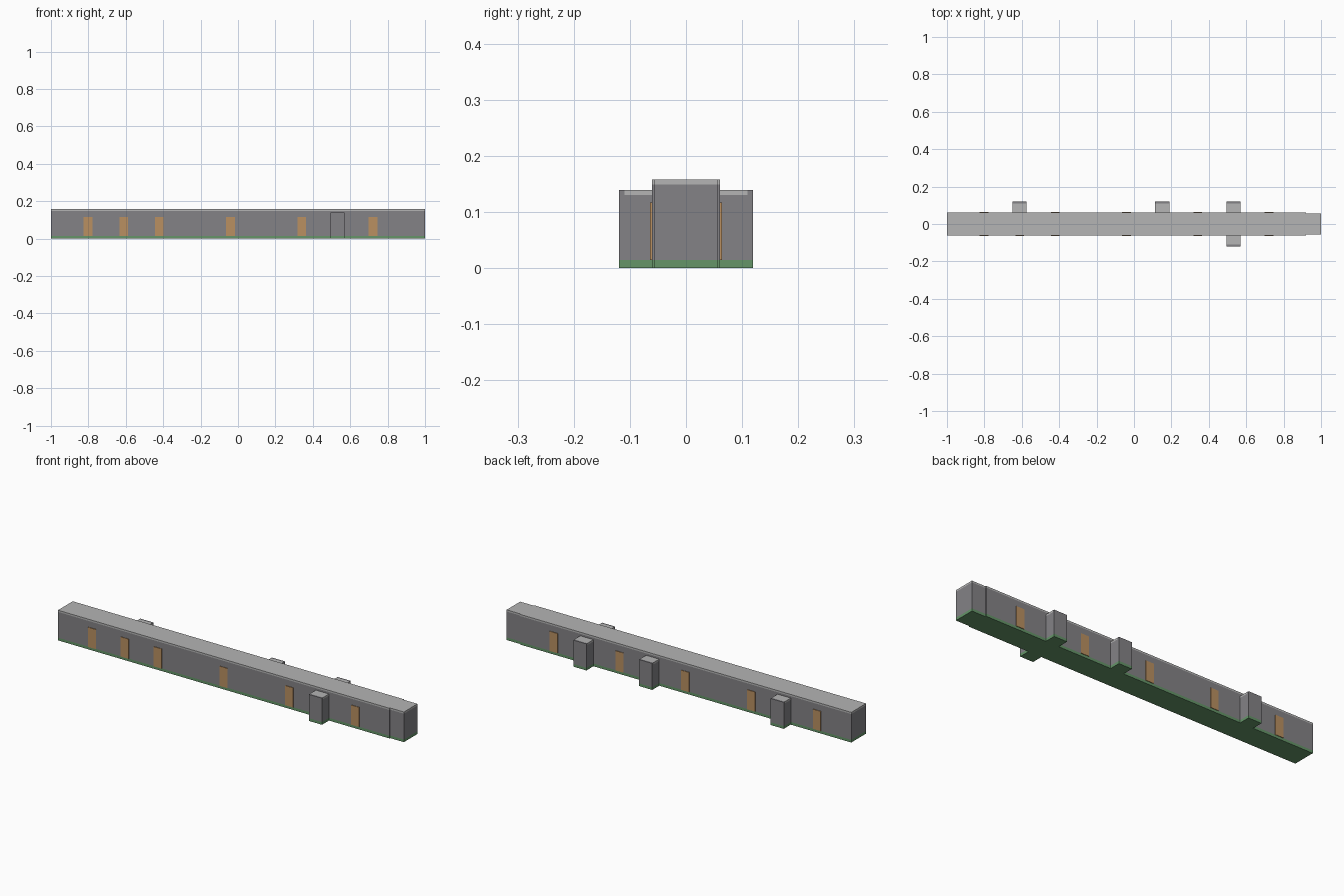
import bpy
import bmesh
from mathutils import Vector

cube = bpy.data.objects.get("Cube")
if cube:
    bpy.data.objects.remove(cube, do_unlink=True)


def material(name, rgb):
    mat = bpy.data.materials.new(name)
    mat.use_nodes = True
    color = (*rgb, 1)
    mat.diffuse_color = color
    mat.node_tree.nodes["Principled BSDF"].inputs["Base Color"].default_value = color
    return mat


WALL = material("wall grey", (0.23, 0.225, 0.24))
ROOF = material("roof light grey", (0.46, 0.46, 0.46))
DOOR = material("door tan", (0.49, 0.28, 0.12))
FLOOR = material("floor green", (0.13, 0.30, 0.14))


def box(name, x, y, z, mat):
    """Box spanning the given (low, high) ranges."""
    low, high = (Vector(v) for v in zip(x, y, z))
    bm = bmesh.new()
    bmesh.ops.create_cube(bm, size=1)
    for v in bm.verts:
        v.co = (low + high) / 2 + v.co * (high - low)
    mesh = bpy.data.meshes.new(name)
    bm.to_mesh(mesh)
    bm.free()
    mesh.materials.append(mat)
    obj = bpy.data.objects.new(name, mesh)
    bpy.context.collection.objects.link(obj)
    return obj


FLOOR_TOP = 0.014
HALF = 0.061
END_HALF = 0.056
END_X = 0.92
HEIGHT = 0.158
ROOF_BASE = 0.149


# Corridor sections: green floor, grey walls, light roof slab
def section(name, x, half):
    y = (-half, half)
    box(name + "_floor", x, y, (0, FLOOR_TOP), FLOOR)
    box(name + "_walls", x, y, (FLOOR_TOP, ROOF_BASE), WALL)
    box(name + "_roof", x, y, (ROOF_BASE, HEIGHT), ROOF)


section("corridor", (-1, END_X), HALF)
section("end_section", (END_X, 1), END_HALF)


# Side bays: the outer wall rises past the roof slab as a lip
def bay(name, cx, side):
    x = (cx - 0.038, cx + 0.038)

    def span(a, b):
        return tuple(sorted((side * a, side * b)))

    box(name + "_floor", x, span(HALF, 0.119), (0, FLOOR_TOP), FLOOR)
    box(name + "_walls", x, span(HALF, 0.11), (FLOOR_TOP, 0.13), WALL)
    box(name + "_roof", x, span(HALF, 0.11), (0.13, 0.139), ROOF)
    box(name + "_outer_wall", x, span(0.11, 0.119), (FLOOR_TOP, 0.139), WALL)


# Openings sit on a regular spacing along the corridor
STEP = 0.1905
START = -0.802


def slot(i):
    return START + i * STEP


for i, side in ((7, -1), (1, 1), (5, 1), (7, 1)):
    bay(f"{'front' if side < 0 else 'back'}_bay_{i}", slot(i), side)

# Doors as thin plates on both long walls
for side, slots in ((-1, (0, 1, 2, 4, 6, 8)), (1, (0, 2, 4, 6, 8))):
    for i in slots:
        x = (slot(i) - 0.023, slot(i) + 0.023)
        y = tuple(sorted((side * (HALF - 0.001), side * (HALF + 0.003))))
        box(f"{'front' if side < 0 else 'back'}_door_{i}", x, y,
            (FLOOR_TOP, 0.117), DOOR)
